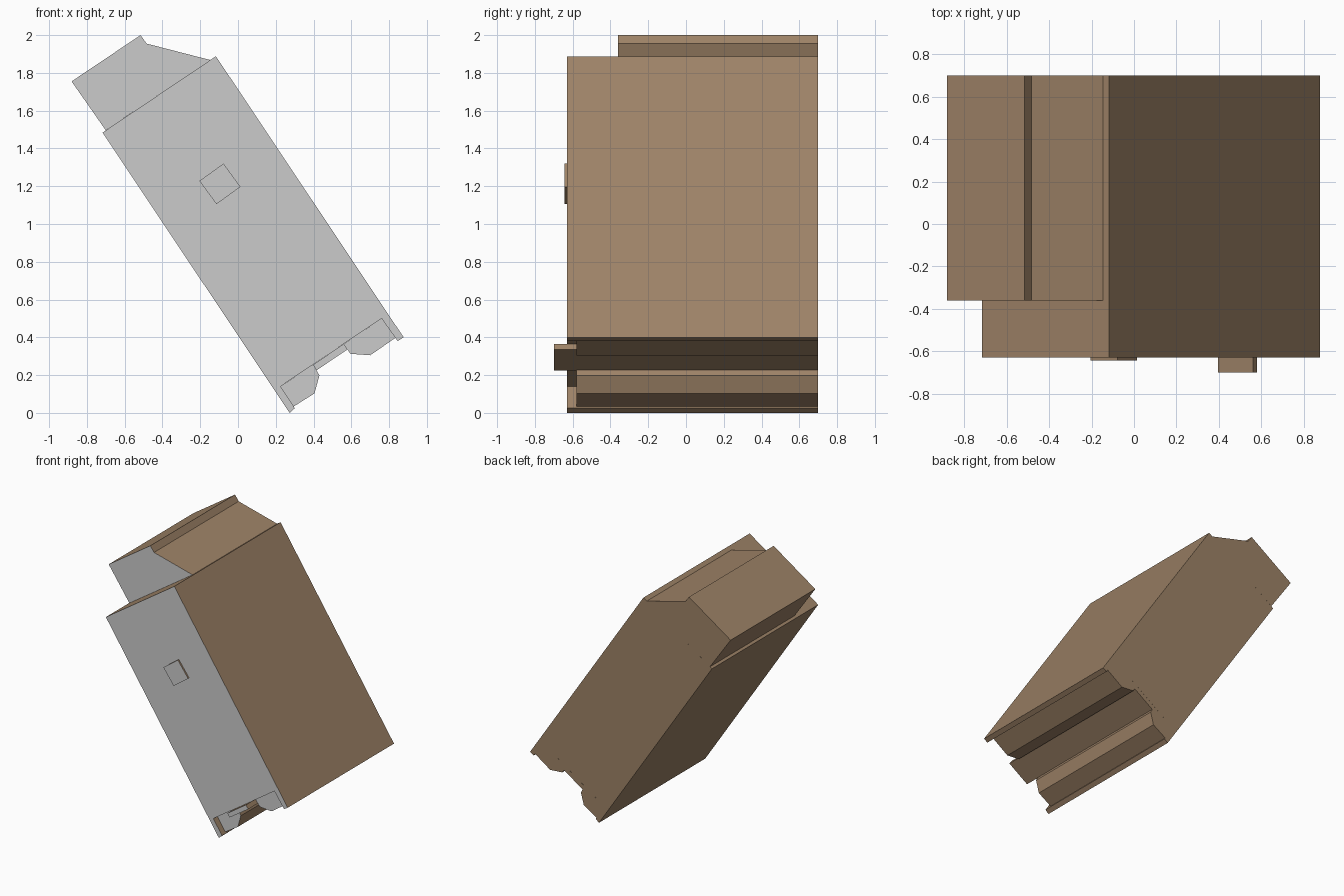
import bpy, bmesh

if "Cube" in bpy.data.objects:
    bpy.data.objects.remove(bpy.data.objects["Cube"])

# Brown casing; every face towards the front is plain grey
grey = bpy.data.materials.new("plain_grey")
grey.diffuse_color = (0.8, 0.8, 0.8, 1)
grey.use_nodes = True
grey.node_tree.nodes["Principled BSDF"].inputs["Base Color"].default_value = grey.diffuse_color
brown = bpy.data.materials.new("brown")
brown.diffuse_color = (0.34, 0.225, 0.135, 1)
brown.use_nodes = True
brown.node_tree.nodes["Principled BSDF"].inputs["Base Color"].default_value = brown.diffuse_color

BACK = 0.70


def extrude_profile(name, profile, y0, y1):
    """Extrude an x-z outline along y, with a grey front cap."""
    bm = bmesh.new()
    front = bm.faces.new([bm.verts.new((x, y0, z)) for x, z in profile])
    ext = bmesh.ops.extrude_face_region(bm, geom=[front], use_keep_orig=True)
    moved = [g for g in ext["geom"] if isinstance(g, bmesh.types.BMVert)]
    bmesh.ops.translate(bm, verts=moved, vec=(0, y1 - y0, 0))
    bmesh.ops.recalc_face_normals(bm, faces=bm.faces)
    bm.normal_update()
    for f in bm.faces:
        f.material_index = 0 if f.normal.y < -0.9 else 1
    mesh = bpy.data.meshes.new(name)
    bm.to_mesh(mesh)
    bm.free()
    mesh.materials.append(grey)
    mesh.materials.append(brown)
    obj = bpy.data.objects.new(name, mesh)
    bpy.context.collection.objects.link(obj)
    return obj


# Tilted main body with a shallow notch along its lower end
extrude_profile("main_body", [
    (-0.717, 1.484), (0.273, 0.0), (0.301, 0.025), (0.225, 0.14),
    (0.76, 0.50), (0.845, 0.38), (0.877, 0.40), (-0.117, 1.888)], -0.63, BACK)

# Set-back block on the upper end
extrude_profile("top_block", [
    (-0.70, 1.496), (-0.146, 1.868), (-0.484, 1.955),
    (-0.516, 2.0), (-0.881, 1.755)], -0.36, BACK)

# Two bevelled rails seated in the notch
extrude_profile("lower_rail_left", [
    (0.225, 0.14), (0.295, 0.034), (0.405, 0.103),
    (0.431, 0.198), (0.40, 0.257)], -0.58, BACK)
extrude_profile("lower_rail_right", [
    (0.56, 0.365), (0.595, 0.313), (0.70, 0.305),
    (0.833, 0.397), (0.76, 0.50)], -0.58, BACK)

# Thin tongue between the rails, sticking out at the front
extrude_profile("tongue", [
    (0.397, 0.255), (0.415, 0.225), (0.58, 0.336), (0.56, 0.365)], -0.70, BACK)

# Small square button on the front
extrude_profile("front_button", [
    (-0.077, 1.32), (-0.204, 1.228), (-0.114, 1.105), (0.013, 1.197)],
    -0.643, -0.63)
